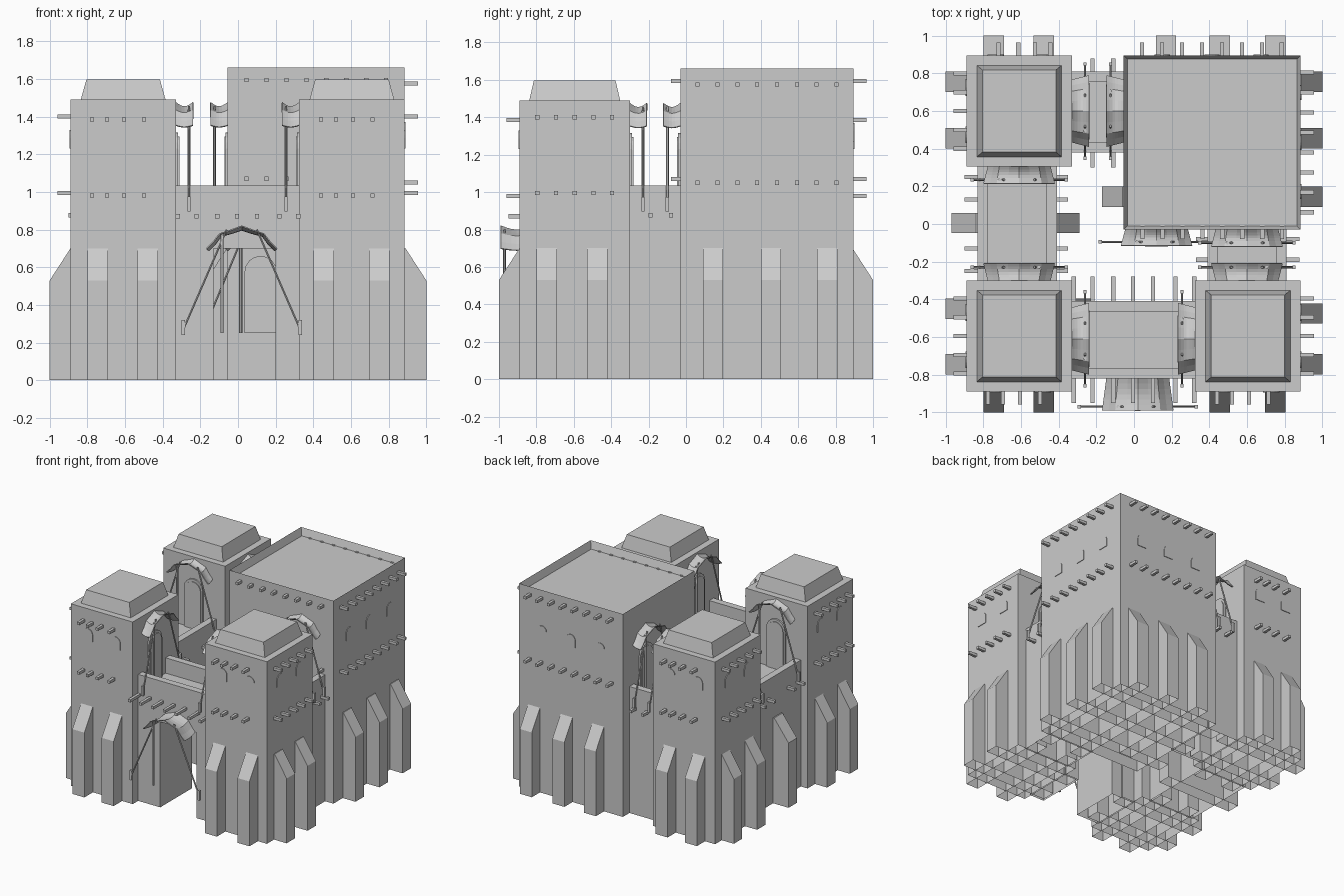
import bpy, bmesh, math
from mathutils import Vector

if "Cube" in bpy.data.objects:
    bpy.data.objects.remove(bpy.data.objects["Cube"])

F, R, B, L = 0, math.pi / 2, math.pi, -math.pi / 2   # directions a wall can face


def mesh(name, verts, faces, loc=(0, 0, 0), ang=0):
    me = bpy.data.meshes.new(name)
    me.from_pydata(verts, [], faces)
    bm = bmesh.new()
    bm.from_mesh(me)
    bmesh.ops.recalc_face_normals(bm, faces=bm.faces)
    bm.to_mesh(me)
    bm.free()
    ob = bpy.data.objects.new(name, me)
    bpy.context.collection.objects.link(ob)
    ob.location = loc
    ob.rotation_euler.z = ang
    return ob


def boxes(name, spans, loc=(0, 0, 0), ang=0, bottom=True):
    v, f = [], []
    for x0, x1, y0, y1, z0, z1 in spans:
        n = len(v)
        v += [(x, y, z) for z in (z0, z1) for x, y in ((x0, y0), (x1, y0), (x1, y1), (x0, y1))]
        f += [[n + i, n + (i + 1) % 4, n + 4 + (i + 1) % 4, n + 4 + i] for i in range(4)]
        f.append([n + 4, n + 5, n + 6, n + 7])
        if bottom:
            f.append([n + 3, n + 2, n + 1, n])
    return mesh(name, v, f, loc, ang)


def prism(name, pts, y0, y1, loc=(0, 0, 0), ang=0, open_last=False):
    """Extrude an x-z outline along local y; optionally leave out its last side."""
    n = len(pts)
    v = [(x, y, z) for y in (y0, y1) for x, z in pts]
    f = [[i, (i + 1) % n, n + (i + 1) % n, n + i] for i in range(n - open_last)]
    return mesh(name, v, f + [list(range(n)), list(range(2 * n - 1, n - 1, -1))], loc, ang)


def arch(w, h, n=8):
    r = w / 2
    return [(-r, 0)] + [(-r * math.cos(math.pi * i / n), h - r + r * math.sin(math.pi * i / n))
                        for i in range(n + 1)] + [(r, 0)]


def pole(name, a, b, r, loc, ang):
    a, b = Vector(a), Vector(b)
    q = (b - a).to_track_quat('Z', 'Y')
    ring = [q @ Vector((r * math.cos(t * math.pi / 3), r * math.sin(t * math.pi / 3), 0)) for t in range(6)]
    v = [p + e for e in (a, b) for p in ring]
    f = [[i, (i + 1) % 6, 6 + (i + 1) % 6, 6 + i] for i in range(6)]
    return mesh(name, v, f + [list(range(6)), list(range(6, 12))], loc, ang)


def awning(loc, ang, depth, splay, door=True):
    """Cloth canopy on three poles, with an arched door behind it."""
    prof = [(-.19, .45), (-.155, .485), (-.12, .53), (-.06, .55), (0, .572),
            (.06, .55), (.12, .53), (.155, .485), (.19, .45)]
    nv = 6
    v = []
    for j in range(nv + 1):
        t = j / nv
        for x, z in prof:
            v.append((x * (.88 + .12 * t), -depth * t, z - .022 * math.sin(math.pi * t) * (1 - abs(x) * 3)))
    f = [[j * 9 + i, j * 9 + i + 1, j * 9 + i + 10, j * 9 + i + 9] for j in range(nv) for i in range(8)]
    ob = mesh("awning_cloth", v, f, loc, ang)
    ob.modifiers.new("thickness", 'SOLIDIFY').thickness = .006
    d = depth - .02
    for s in (-1, 1):
        pole("awning_leg", (s * .08, -d, .55), (s * splay, -d, .02), .006, loc, ang)
        boxes("leg_foot", [(s * splay - .009, s * splay + .009, -d - .009, -d + .009, -.01, .07)], loc, ang)
    pole("awning_post", (-.105, -d, 0), (-.105, -d, .53), .009, loc, ang)
    if door:
        prism("door", arch(.17, .41), -.012, .01, loc, ang)
        prism("door_panel", arch(.14, .39), -.018, .01, loc, ang)


def pegs(offsets, z, loc, ang, out=.07):
    boxes("roof_beams", [(o - .011, o + .011, -out, .03, z - .011, z + .011) for o in offsets], loc, ang)


def buttress(along, lo, hi, ang, step=.11, both=True):
    """Sloped pier running right through a tower; local x spans lo..hi."""
    pts = [(lo, 0), (lo, .53), (lo + step, .70)]
    pts += [(hi - step, .70), (hi, .53), (hi, 0)] if both else [(hi, .70), (hi, 0)]
    loc = (0, along, 0) if ang == 0 else (along, 0, 0)
    prism("buttress", pts, -.054, .054, loc, ang, open_last=True)


def wall(name, length0, length1, half, loc, ang, z0=0):
    """Walkway wall with two parapets; local y runs along the wall."""
    i = half - .055
    pts = [(-half, z0), (-half, 1.035), (-i, 1.035), (-i, .91), (i, .91), (i, 1.035), (half, 1.035), (half, z0)]
    prism(name, pts, length0, length1, loc, ang, open_last=(z0 == 0))


# Small towers with tapered caps
for cx, cy in ((-.61, -.595), (.605, -.595), (-.61, .6)):
    c = (cx, cy, 0)
    boxes("small_tower", [(-.28, .28, -.295, .295, 0, 1.49)], c, 0, bottom=False)
    v = [(sx * a, sy * b, z) for a, b, z in ((.225, .243, 1.49), (.195, .218, 1.598))
         for sx, sy in ((-1, -1), (1, -1), (1, 1), (-1, 1))]
    mesh("tower_cap", v, [[i, (i + 1) % 4, 4 + (i + 1) % 4, 4 + i] for i in range(4)] + [[4, 5, 6, 7]], c)
    # outward faces: beam ends and arched windows
    for ang, loc in ((F if cy < 0 else B, (cx, cy + math.copysign(.295, cy), 0)),
                     (R if cx > 0 else L, (cx + math.copysign(.28, cx), cy, 0))):
        side = ang in (R, L)
        offs = [-.2, -.1, 0, .1, .2] if side else [-.165, -.085, .005, .11]
        for z in (1.40, .995) if side else (1.385, .98):
            pegs(offs, z, loc, ang)
        for o in (-.125, .125):
            pts = [(x + o, z + 1.23) for x, z in arch(.088, .1)]
            prism("window", pts, -.005, .01, loc, ang)

# Large tower with recessed roof
X0, X1, Y0, Y1 = -.055, .885, -.03, .895
tower = boxes("large_tower", [(X0, X1, Y0, Y1, 0, 1.66)], bottom=False)
bm = bmesh.new()
bm.from_mesh(tower.data)
top = max(bm.faces, key=lambda f: f.calc_center_median().z)
bmesh.ops.inset_region(bm, faces=[top], thickness=.028)
for vert in top.verts:
    vert.co.z -= .06
bm.to_mesh(tower.data)
bm.free()
row = [-.37 + .106 * i for i in range(8)]
mx, my = (X0 + X1) / 2, (Y0 + Y1) / 2
for ang, loc, zs, out in ((F, (mx, Y0, 0), (1.595, 1.07), .05), (B, (mx, Y1, 0), (1.595, 1.07), .07),
                          (R, (X1, my, 0), (1.575, 1.05), .07)):
    for z in zs:
        pegs(row, z, loc, ang, out)
    if ang != F:
        for o in (-.26, 0, .265):
            prism("window", [(x + o, z + 1.27) for x, z in arch(.08, .1)], -.005, .01, loc, ang)

# Buttresses: x-running then y-running
for y in (-.745, -.45, .455, .755):
    buttress(y, -1, -.22, 0)
for y in (-.745, -.475):
    buttress(y, .215, 1, 0)
for y in (.145, .455, .755):
    buttress(y, -.17, 1, 0)
buttress(.005, -.97, -.29, 0, step=.13)
for x in (-.745, -.48, .455, .75):
    buttress(x, -1, -.19, R)
for x in (-.745, -.48):
    buttress(x, .2, 1, R)
for x in (.455, .75):
    buttress(x, -.14, 1, R)
buttress(.17, -1, -.1, -R, both=False)

# Walkway walls; the front one has a square gate opening
fy = -.615
wall("front_wall_left", .13, .34, .205, (0, fy, 0), R)
wall("front_wall_right", -.335, -.20, .205, (0, fy, 0), R)
wall("gate_lintel", -.20, .13, .205, (0, fy, 0), R, z0=.70)
wall("back_wall", .045, .34, .215, (0, .595, 0), R)
wall("left_wall", -.31, .315, .21, (-.62, 0, 0), 0)
wall("right_wall", -.31, -.02, .21, (.60, 0, 0), 0)

# Floor beams running through the walls
e = .011
boxes("front_beams", [(x - e, x + e, -.95, -.28, .86, .882) for x in (-.32, -.22, -.11, -.005, .1, .22, .32)])
boxes("back_beams", [(x - e, x + e, .30, .88, .86, .882) for x in (-.22, -.11)])
boxes("left_beams", [(-.90, -.35, y - e, y + e, .865, .887) for y in (-.25, -.13, .13, .25)])
boxes("right_beams", [(.33, .88, y - e, y + e, .865, .887) for y in (-.19, -.08)])

# Awnings: gate, courtyard door, then the walkway doors
awning((.02, -.82, .25), F, .17, .31, door=False)
awning((.12, -.03, .25), F, .085, .30)
for x, y, ang in ((-.33, -.61, R), (.325, -.61, L), (-.33, .6, R), (-.055, .6, L),
                  (-.61, -.30, B), (-.61, .305, F), (.6, -.30, B), (.6, -.03, F)):
    awning((x, y, .905), ang, .09, .25)
